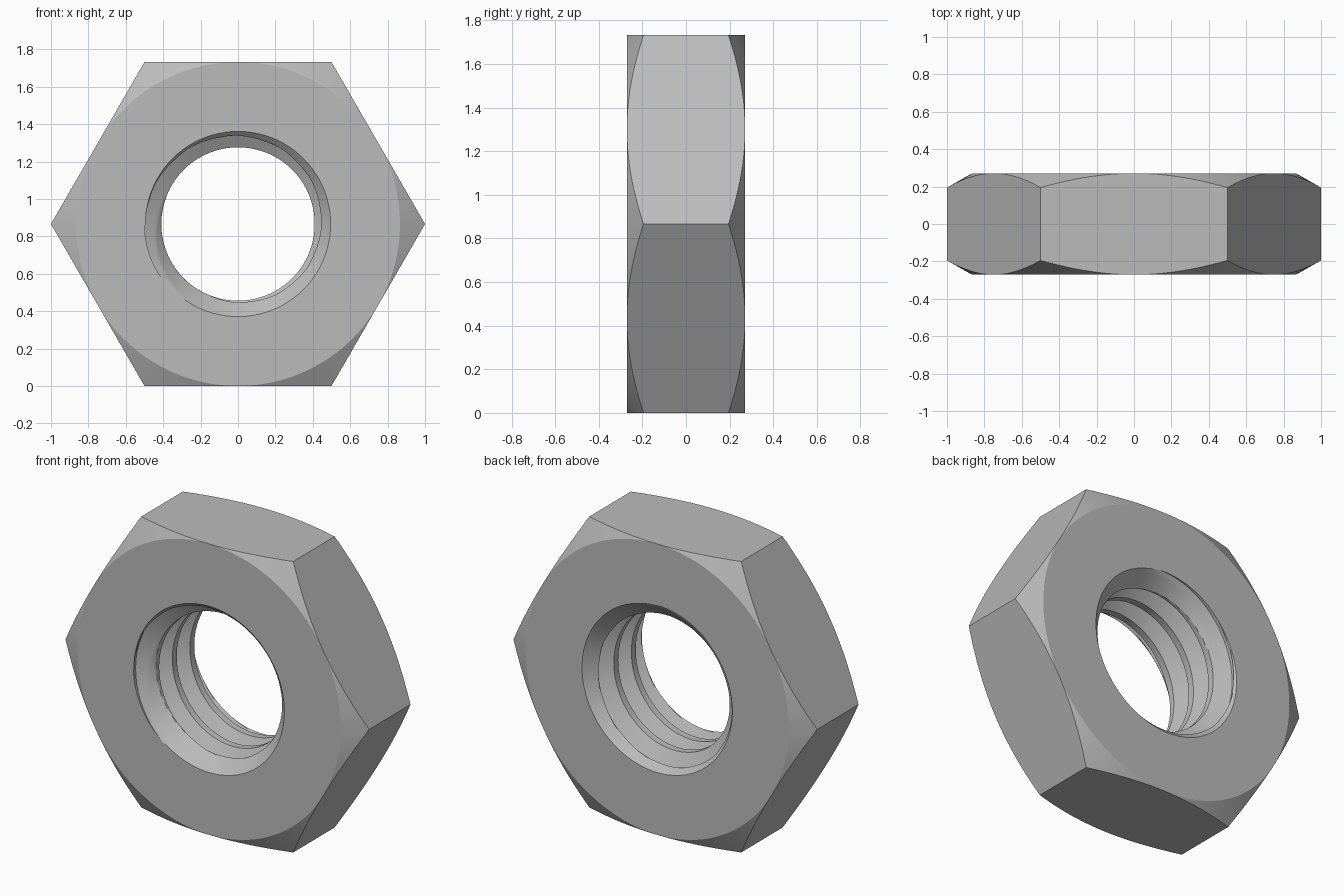
import bpy
import bmesh
from math import cos, sin, pi, radians

cube = bpy.data.objects.get("Cube")
if cube:
    bpy.data.objects.remove(cube)

HALF = 0.271          # half thickness
FLAT = 0.866          # centre to flat, also the height of the axis
MINOR, MAJOR = 0.41, 0.50
MOUTH = 0.495         # countersink radius at the faces
PITCH = 0.165
STEPS = 32            # bore points per thread turn
COLUMNS = 144
CREST_BACK = -0.155   # rear edge of a crest at the -x side

steel = bpy.data.materials.new("steel_grey")
steel.use_nodes = True
grey = (0.5, 0.5, 0.5, 1)
steel.diffuse_color = grey
steel.node_tree.nodes["Principled BSDF"].inputs["Base Color"].default_value = grey


def bore_radius(y, crest):
    """Trapezoid thread: flat crest, flank, flat root, flank, opened by countersinks."""
    phase = ((y - crest) / PITCH) % 1.0
    centre_distance = abs(phase - 0.4375 + 0.0625 - 0.0)   # distance from root centre
    centre_distance = abs(phase - 0.375)
    rise = (0.375 - centre_distance) / 0.3125
    thread = MINOR + (MAJOR - MINOR) * max(0.0, min(1.0, rise))
    return max(thread, MOUTH - (HALF - abs(y)))


def section(angle):
    """Closed (radius, y) outline of the nut at one angle."""
    crest = CREST_BACK - PITCH * (angle - pi) / (2 * pi)
    points = []
    for j in range(-3 * STEPS, 6 * STEPS + 1):
        y = max(-HALF, min(HALF, crest + j * PITCH / STEPS))
        points.append((bore_radius(y, crest), y))
    # Hexagon flat with the conical corner chamfers
    edge = FLAT / cos((angle % (pi / 3)) - pi / 6)
    side = HALF - (edge - FLAT) * 0.57
    return points + [(FLAT, HALF), (edge, side), (edge, -side), (FLAT, -HALF)]


# Sweep the outline round the axis, following the thread helix
bm = bmesh.new()
columns = []
for i in range(COLUMNS + 1):
    a = 2 * pi * i / COLUMNS
    columns.append([bm.verts.new((r * cos(a), y, FLAT + r * sin(a)))
                    for r, y in section(a)])
for left, right in zip(columns, columns[1:]):
    for k in range(len(left)):
        n = (k + 1) % len(left)
        bm.faces.new((left[k], left[n], right[n], right[k]))
bmesh.ops.remove_doubles(bm, verts=bm.verts, dist=0.00005)
bmesh.ops.recalc_face_normals(bm, faces=bm.faces)

mesh = bpy.data.meshes.new("hex_nut")
bm.to_mesh(mesh)
bm.free()
mesh.materials.append(steel)
nut = bpy.data.objects.new("hex_nut", mesh)
bpy.context.collection.objects.link(nut)

# Smooth the round surfaces, keep the real edges crisp
bpy.ops.object.select_all(action="DESELECT")
nut.select_set(True)
bpy.context.view_layer.objects.active = nut
bpy.ops.object.shade_smooth_by_angle(angle=radians(25))
